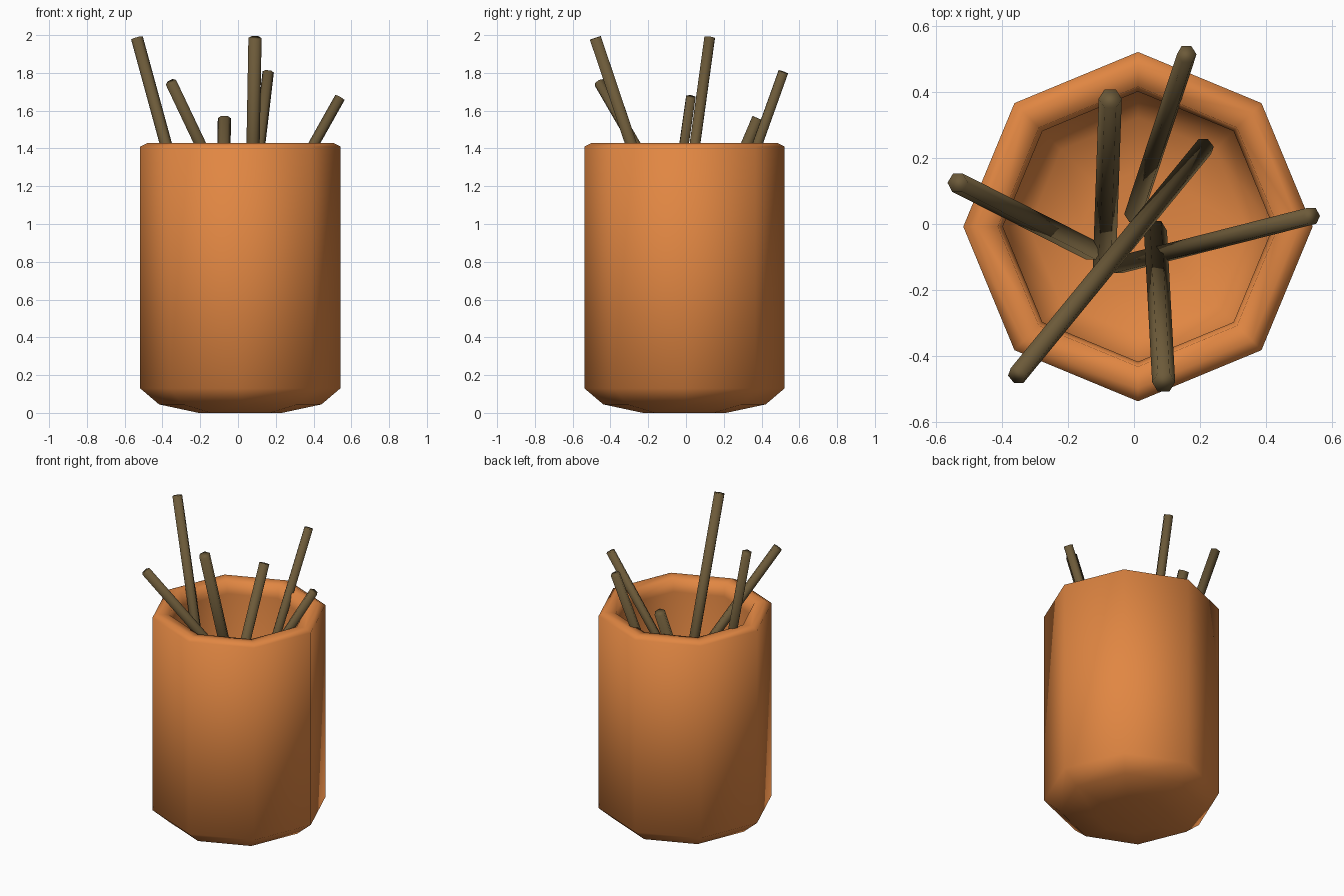
import bpy, bmesh, math
from mathutils import Vector

cube = bpy.data.objects.get("Cube")
if cube:
    bpy.data.objects.remove(cube, do_unlink=True)


def material(name, rgb):
    mat = bpy.data.materials.new(name)
    mat.use_nodes = True
    mat.diffuse_color = (*rgb, 1)
    mat.node_tree.nodes["Principled BSDF"].inputs["Base Color"].default_value = (*rgb, 1)
    return mat


terracotta = material("terracotta orange", (0.75, 0.24, 0.055))
wood = material("dark olive wood", (0.15, 0.102, 0.041))


def loft(name, rings, mat):
    """Join equal-sided rings of points, cap both ends and shade smooth."""
    bm = bmesh.new()
    loops = [[bm.verts.new(p) for p in ring] for ring in rings]
    for a, b in zip(loops, loops[1:]):
        for i in range(len(a)):
            j = (i + 1) % len(a)
            bm.faces.new((a[i], a[j], b[j], b[i]))
    bm.faces.new(loops[0][::-1])
    bm.faces.new(loops[-1])
    bmesh.ops.recalc_face_normals(bm, faces=bm.faces)
    for face in bm.faces:
        face.smooth = True
    mesh = bpy.data.meshes.new(name)
    bm.to_mesh(mesh)
    bm.free()
    mesh.materials.append(mat)
    obj = bpy.data.objects.new(name, mesh)
    bpy.context.collection.objects.link(obj)
    return obj


def ring(center, u, v, radius, sides):
    angles = [math.tau * i / sides for i in range(sides)]
    return [center + radius * (math.cos(a) * u + math.sin(a) * v) for a in angles]


# Eight-sided hollow pot: outer wall, rim, inner wall, floor (radius, height)
profile = [(0.22, 0.0), (0.43, 0.045), (0.53, 0.13), (0.53, 1.41),
           (0.49, 1.43), (0.425, 1.42), (0.41, 1.34), (0.41, 0.22),
           (0.33, 0.15), (0.17, 0.12)]
X, Y = Vector((1, 0, 0)), Vector((0, 1, 0))
loft("pot", [ring(Vector((0.012, -0.008, z)), X, Y, r, 8) for r, z in profile], terracotta)

# Six-sided sticks leaning in the pot: name, top, bottom, radius
sticks = [
    ("left_tall_stick", (-0.535, 0.125, 1.985), (-0.13, -0.08, 0.50), 0.032),
    ("front_tall_stick", (0.09, -0.48, 1.985), (0.065, -0.02, 0.62), 0.035),
    ("back_stick", (0.16, 0.515, 1.805), (0.0, 0.03, 0.45), 0.030),
    ("back_short_stick", (-0.072, 0.38, 1.56), (-0.09, -0.13, 0.36), 0.035),
    ("right_stick", (0.54, 0.025, 1.67), (-0.05, -0.125, 0.62), 0.028),
    ("front_left_stick", (-0.355, -0.46, 1.75), (0.215, 0.235, 0.55), 0.030),
]
for name, top, bottom, radius in sticks:
    top, bottom = Vector(top), Vector(bottom)
    axis = (top - bottom).normalized()
    u = axis.cross(Y).normalized()
    v = axis.cross(u)
    loft(name, [ring(bottom, u, v, radius, 6), ring(top, u, v, radius, 6)], wood)
